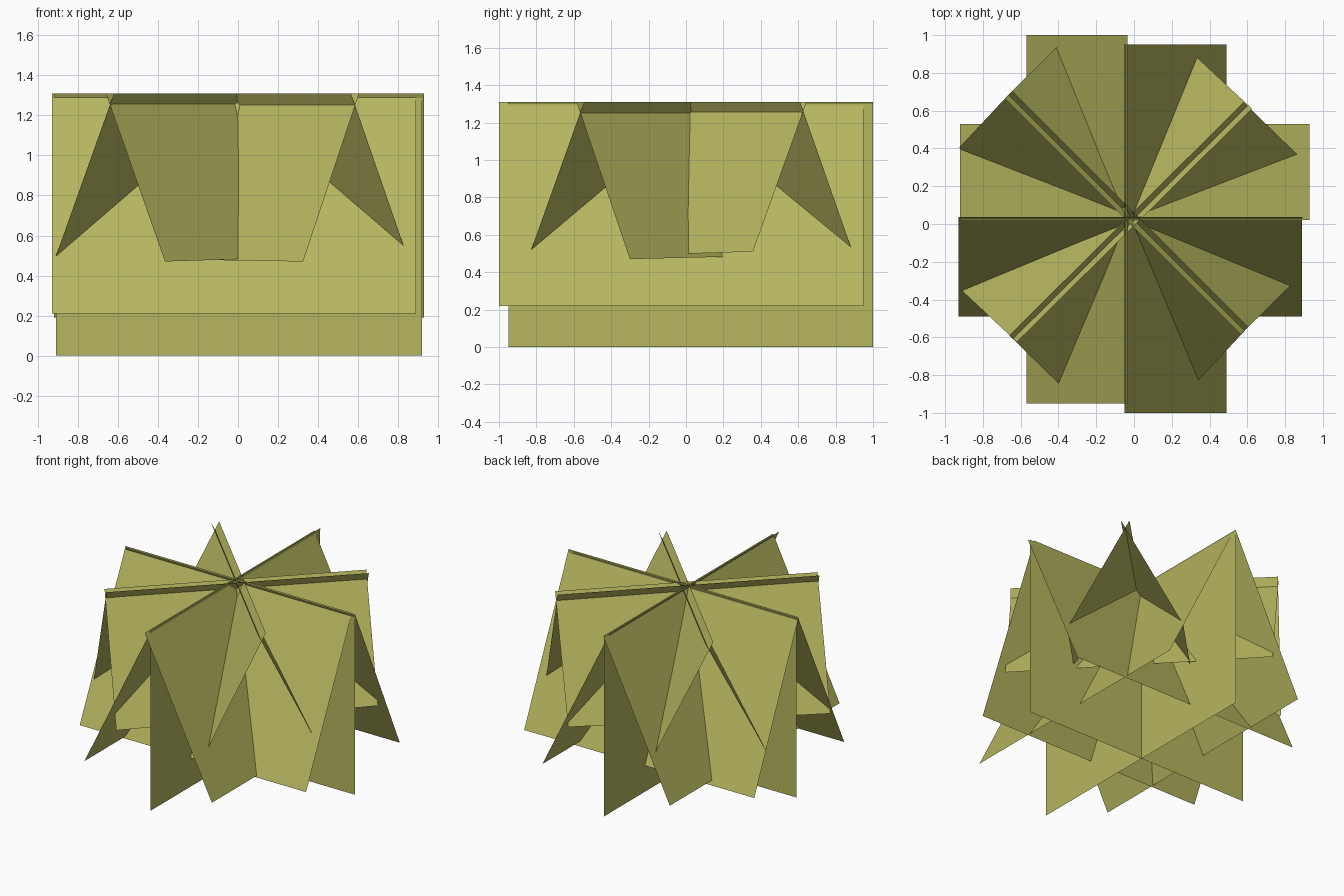
import bpy, bmesh
from mathutils import Vector

if "Cube" in bpy.data.objects:
    bpy.data.objects.remove(bpy.data.objects["Cube"])

leaf = bpy.data.materials.new("olive leaf")
leaf.diffuse_color = (0.47, 0.47, 0.117, 1)
leaf.use_nodes = True
leaf.node_tree.nodes["Principled BSDF"].inputs["Base Color"].default_value = leaf.diffuse_color
TOP = 1.31


def sheet(name, a, b, offset, za, zb):
    """Flat leaf card hanging from ridge a-b, lower edge moved sideways by offset."""
    o = Vector(offset)
    la, lb = Vector(a) + o, Vector(b) + o
    bm = bmesh.new()
    vs = [bm.verts.new(p) for p in ((*a, TOP), (*b, TOP), (*lb, zb), (*la, za))]
    f = bm.faces.new(vs)
    f.normal_update()
    # face outward and up
    if f.normal.dot(Vector((o.x, o.y, 0.01))) < 0:
        f.normal_flip()
    me = bpy.data.meshes.new(name)
    bm.to_mesh(me)
    bm.free()
    me.materials.append(leaf)
    bpy.context.collection.objects.link(bpy.data.objects.new(name, me))


# upright crossed cards
sheet("upright_card_side", (-0.91, 0.03), (0.92, 0.03), (0, 0), 0, 0)
sheet("upright_card_depth", (-0.04, -0.95), (-0.04, 1.0), (0, 0), 0, 0)

# large sloping cards, ridges crossing slightly at the top
sheet("front_slope", (-0.93, 0.038), (0.89, 0.038), (0, -0.528), 0.21, 0.21)
sheet("back_slope", (-0.92, 0.02), (0.93, 0.02), (0, 0.51), 0.19, 0.19)
sheet("right_slope", (-0.05, -1.0), (-0.05, 0.95), (0.54, 0), 0.22, 0.22)
sheet("left_slope", (-0.035, -0.95), (-0.035, 1.0), (-0.535, 0), 0.22, 0.22)

# smaller diagonal cards
sheet("diagonal_back_left", (-0.62, -0.625), (0.625, 0.61), (-0.30, 0.28), 0.47, 0.51)
sheet("diagonal_front_right", (-0.66, -0.59), (0.58, 0.645), (0.295, -0.287), 0.47, 0.51)
sheet("diagonal_front_left", (-0.645, 0.705), (0.605, -0.545), (-0.28, -0.30), 0.49, 0.47)
sheet("diagonal_back_right", (-0.685, 0.665), (0.565, -0.585), (0.29, 0.285), 0.50, 0.47)
